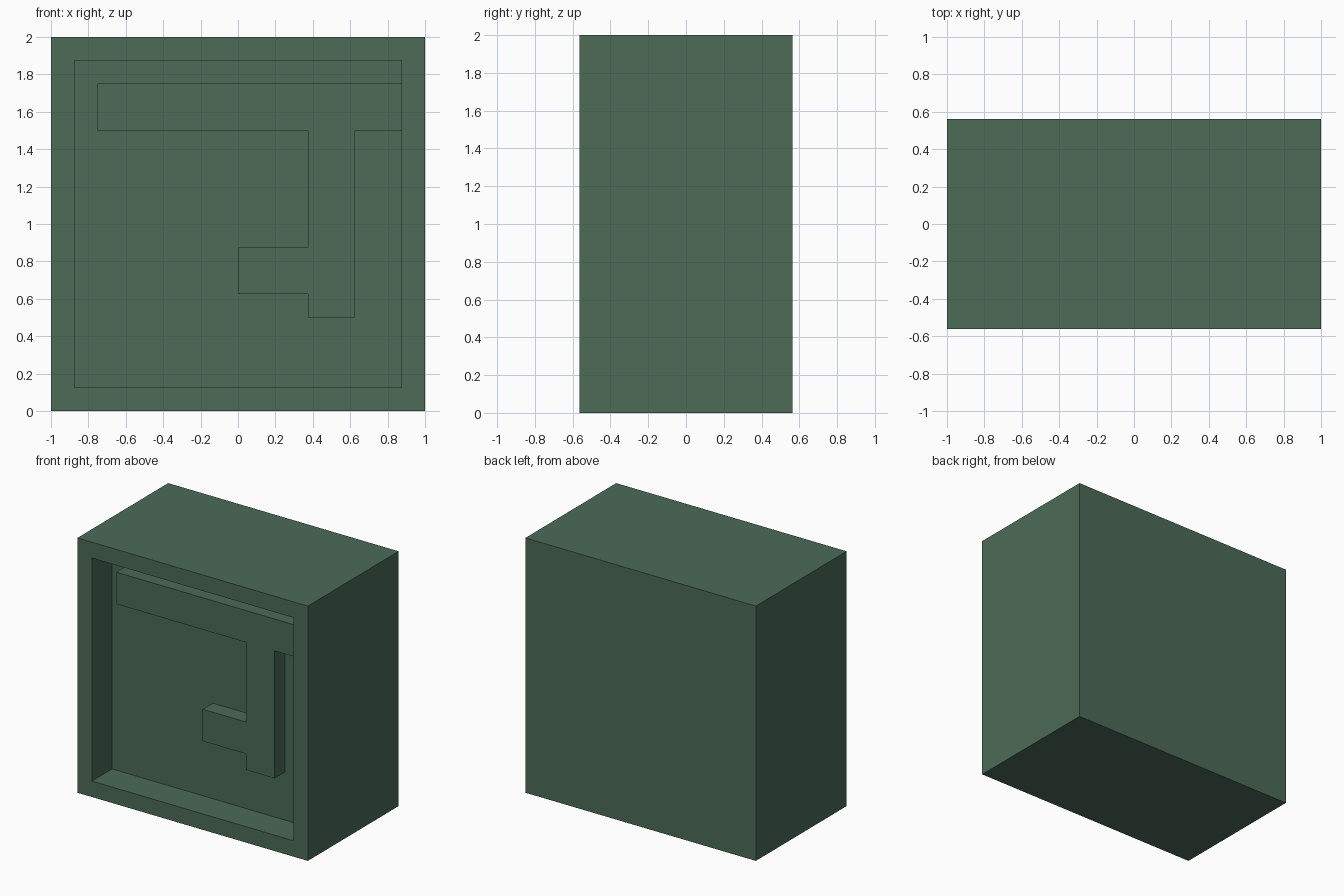
import bpy, bmesh
from mathutils import Vector

if "Cube" in bpy.data.objects:
    bpy.data.objects.remove(bpy.data.objects["Cube"])

W, D, H = 2.0, 1.125, 2.0
RIM, RECESS, RAISE = 0.125, 0.25, 0.125
FRONT = -D / 2

green = bpy.data.materials.new("dull green")
green.diffuse_color = (0.072, 0.147, 0.095, 1)
green.use_nodes = True
green.node_tree.nodes["Principled BSDF"].inputs["Base Color"].default_value = green.diffuse_color


def finish(bm, name):
    bmesh.ops.recalc_face_normals(bm, faces=bm.faces)
    mesh = bpy.data.meshes.new(name)
    bm.to_mesh(mesh)
    bm.free()
    mesh.materials.append(green)
    obj = bpy.data.objects.new(name, mesh)
    bpy.context.collection.objects.link(obj)
    return obj


# Block with a square recess in the front face
bm = bmesh.new()
bmesh.ops.create_cube(bm, size=1)
bmesh.ops.scale(bm, vec=(W, D, H), verts=bm.verts)
bmesh.ops.translate(bm, vec=(0, 0, H / 2), verts=bm.verts)
bm.normal_update()
front = min(bm.faces, key=lambda f: f.calc_center_median().y)
bmesh.ops.inset_region(bm, faces=[front], thickness=RIM, use_even_offset=True)
ext = bmesh.ops.extrude_face_region(bm, geom=[front])
bmesh.ops.translate(bm, vec=(0, RECESS, 0),
                    verts=[v for v in ext["geom"] if isinstance(v, bmesh.types.BMVert)])
if front.is_valid:
    bmesh.ops.delete(bm, geom=[front], context='FACES_ONLY')
finish(bm, "recessed_block")

# Raised stepped relief on the recess floor, running into the right wall
outline = [(-0.75, 1.75), (-0.75, 1.5), (0.375, 1.5), (0.375, 0.875), (0, 0.875),
           (0, 0.625), (0.375, 0.625), (0.375, 0.5), (0.625, 0.5), (0.625, 1.5),
           (0.875, 1.5), (0.875, 1.75)]
bm = bmesh.new()
face = bm.faces.new([bm.verts.new((x, FRONT + RECESS - RAISE, z)) for x, z in outline])
ext = bmesh.ops.extrude_face_region(bm, geom=[face])
bmesh.ops.translate(bm, vec=Vector((0, RAISE, 0)),
                    verts=[v for v in ext["geom"] if isinstance(v, bmesh.types.BMVert)])
if not any(abs(f.calc_center_median().y - (FRONT + RECESS - RAISE)) < 1e-5 for f in bm.faces):
    bm.faces.new([v for v in bm.verts if abs(v.co.y - (FRONT + RECESS - RAISE)) < 1e-5])
finish(bm, "raised_relief")
